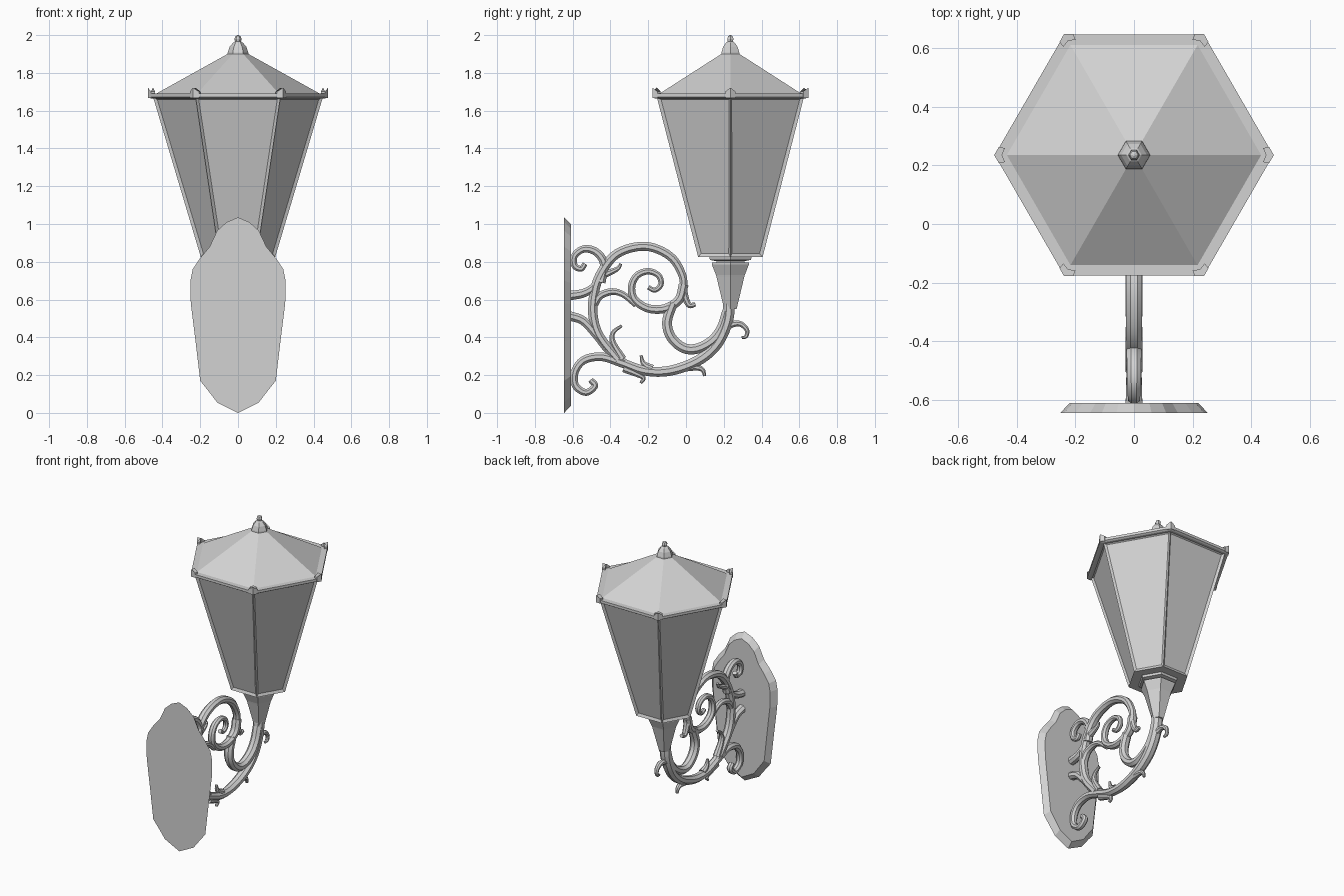
import bpy, bmesh, math
from mathutils import Vector

if "Cube" in bpy.data.objects:
    bpy.data.objects.remove(bpy.data.objects["Cube"])

LY = 0.235  # lantern axis in y
metal = bpy.data.materials.new("light_grey")
metal.diffuse_color = (0.65, 0.65, 0.65, 1)
metal.use_nodes = True
metal.node_tree.nodes["Principled BSDF"].inputs["Base Color"].default_value = metal.diffuse_color


def finish(bm, name, smooth=False):
    bmesh.ops.recalc_face_normals(bm, faces=bm.faces)
    me = bpy.data.meshes.new(name)
    bm.to_mesh(me)
    bm.free()
    me.materials.append(metal)
    ob = bpy.data.objects.new(name, me)
    bpy.context.collection.objects.link(ob)
    if smooth:
        bpy.ops.object.select_all(action='DESELECT')
        ob.select_set(True)
        bpy.context.view_layer.objects.active = ob
        bpy.ops.object.shade_smooth_by_angle(angle=math.radians(35))
    return ob


def bridge(bm, rings):
    """Skin a list of vertex rings and cap both ends; returns side faces."""
    sides = []
    n = len(rings[0])
    for a, b in zip(rings, rings[1:]):
        for i in range(n):
            j = (i + 1) % n
            sides.append(bm.faces.new((a[i], a[j], b[j], b[i])))
    bm.faces.new(rings[0][::-1])
    bm.faces.new(rings[-1])
    return sides


def hexagon(name, profile, inset=0):
    """Six-sided turned part from (radius, z) pairs."""
    bm = bmesh.new()
    rings = [[bm.verts.new((r * math.cos(k * math.pi / 3), LY + r * math.sin(k * math.pi / 3), z))
              for k in range(6)] for r, z in profile]
    sides = bridge(bm, rings)
    if inset:
        bmesh.ops.recalc_face_normals(bm, faces=bm.faces)
        bmesh.ops.inset_individual(bm, faces=sides, thickness=inset, depth=-0.012)
    return finish(bm, name)


def scroll(name, pts, r0, r1, sub=6, taper=1.0):
    """Tapered octagonal bar along a smooth path of (y, z) points."""
    p = [Vector(q) for q in pts]
    p = [2 * p[0] - p[1]] + p + [2 * p[-1] - p[-2]]
    path = []
    for i in range(1, len(p) - 2):
        a, b, c, d = p[i - 1:i + 3]
        for s in range(sub):
            t = s / sub
            path.append(0.5 * (2 * b + (c - a) * t + (2 * a - 5 * b + 4 * c - d) * t * t
                               + (3 * b - a - 3 * c + d) * t ** 3))
    path.append(p[-2])
    bm = bmesh.new()
    rings = []
    last = len(path) - 1
    for i, c in enumerate(path):
        tan = (path[min(i + 1, last)] - path[max(i - 1, 0)]).normalized()
        nrm = Vector((-tan.y, tan.x))
        r = r0 + (r1 - r0) * (i / last) ** taper
        ring = []
        for k in range(8):
            ang = math.pi / 8 + k * math.pi / 4
            q = c + nrm * r * math.cos(ang)
            ring.append(bm.verts.new((1.15 * r * math.sin(ang), q.x, q.y)))
        rings.append(ring)
    bridge(bm, rings)
    return finish(bm, name, True)


# Wall plate: mirrored outline, bevelled towards the lantern
half = [(0.06, 1.01), (0.11, 0.965), (0.15, 0.88), (0.2, 0.82), (0.24, 0.76), (0.252, 0.7),
        (0.25, 0.58), (0.225, 0.38), (0.2, 0.17), (0.16, 0.12), (0.11, 0.055)]
outline = [(0, 1.035)] + half + [(0, 0)] + [(-x, z) for x, z in reversed(half)]
bm = bmesh.new()
bridge(bm, [[bm.verts.new((x * s, y, 0.52 + (z - 0.52) * t)) for x, z in outline]
            for y, s, t in ((-0.645, 1, 1), (-0.61, 0.87, 0.93))])
finish(bm, "wall_plate")

# Lantern
hexagon("lantern_body", [(0.197, 0.825), (0.449, 1.67)], inset=0.022)
hexagon("eave_rim", [(0.462, 1.665), (0.475, 1.672), (0.475, 1.69), (0.435, 1.69)])
hexagon("roof", [(0.437, 1.688), (0.05, 1.903)])
hexagon("finial", [(0.056, 1.893), (0.054, 1.91), (0.044, 1.938), (0.026, 1.96), (0.016, 1.966),
                   (0.019, 1.98), (0.014, 1.994), (0.003, 2.0)])
hexagon("lantern_base", [(0.038, 0.55), (0.085, 0.72), (0.088, 0.73), (0.113, 0.785), (0.113, 0.795),
                         (0.085, 0.797), (0.085, 0.803), (0.125, 0.81), (0.13, 0.827)])

# Chevron caps on the six eave corners
plan = [(0.477, 0, 0.048), (0.461, 0.027, 0.03), (0.44, 0.024, 0.03),
        (0.45, 0, 0.048), (0.44, -0.024, 0.03), (0.461, -0.027, 0.03)]
bm = bmesh.new()
for k in range(6):
    ca, sa = math.cos(k * math.pi / 3), math.sin(k * math.pi / 3)
    bridge(bm, [[bm.verts.new((x * ca - y * sa, LY + x * sa + y * ca, 1.668 + h * up))
                 for x, y, h in plan] for up in (0, 1.12)])
finish(bm, "eave_corner_caps")

# Scrolled bracket: main bars
scroll("lower_arm", [(.23, .6), (.217, .48), (.16, .36), (.06, .275), (-.085, .223), (-.217, .223),
                     (-.34, .265), (-.445, .297), (-.54, .28), (-.588, .218), (-.585, .145),
                     (-.53, .108), (-.482, .143), (-.505, .175)], 0.034, 0.017)
scroll("wall_stem", [(-.62, .515), (-.545, .488), (-.476, .414), (-.4, .32), (-.29, .245)], 0.027, 0.02)
scroll("big_arc", [(-.36, .28), (-.455, .4), (-.49, .5), (-.49, .61), (-.455, .73), (-.365, .843),
                   (-.217, .882), (-.085, .83), (-.02, .73), (-.01, .637), (.015, .572), (.05, .575)],
       0.027, 0.012, taper=4)
scroll("upper_scroll", [(-.45, .69), (-.434, .79), (-.476, .852), (-.54, .868), (-.59, .832),
                        (-.59, .78), (-.555, .763), (-.535, .79)], 0.026, 0.015)
scroll("wall_connector", [(-.62, .62), (-.54, .635), (-.48, .675), (-.44, .75)], 0.027, 0.02)
scroll("inner_spiral", [(-.012, .68), (-.037, .6), (-.11, .553), (-.2, .553), (-.272, .6), (-.288, .668),
                        (-.26, .727), (-.2, .75), (-.145, .727), (-.133, .68), (-.165, .65),
                        (-.2, .665)], 0.028, 0.013)
scroll("cross_scroll", [(-.49, .57), (-.455, .62), (-.39, .642), (-.33, .625), (-.265, .57)], 0.024, 0.015)
scroll("support_curve", [(-.07, .58), (-.1, .483), (-.08, .403), (-.016, .345), (.058, .34),
                         (.138, .382), (.19, .45), (.22, .54)], 0.028, 0.03)

# Small leaves and tendrils
tendrils = {
    "neck_leaf": [(.18, .41), (.23, .462), (.285, .472), (.322, .44), (.318, .405), (.295, .398)],
    "lower_tendril": [(-.335, .285), (-.386, .371), (-.386, .425), (-.34, .462)],
    "upper_tendril": [(-.46, .72), (-.4, .745), (-.36, .765), (-.345, .79)],
    "upward_thorn": [(-.18, .235), (-.225, .262), (-.238, .305)],
    "downward_thorn": [(-.33, .235), (-.265, .208), (-.225, .185), (-.24, .158)],
    "end_thorn": [(.0, .24), (.06, .24), (.09, .225), (.098, .195)],
}
for name, pts in tendrils.items():
    scroll(name, pts, 0.022, 0.008)
